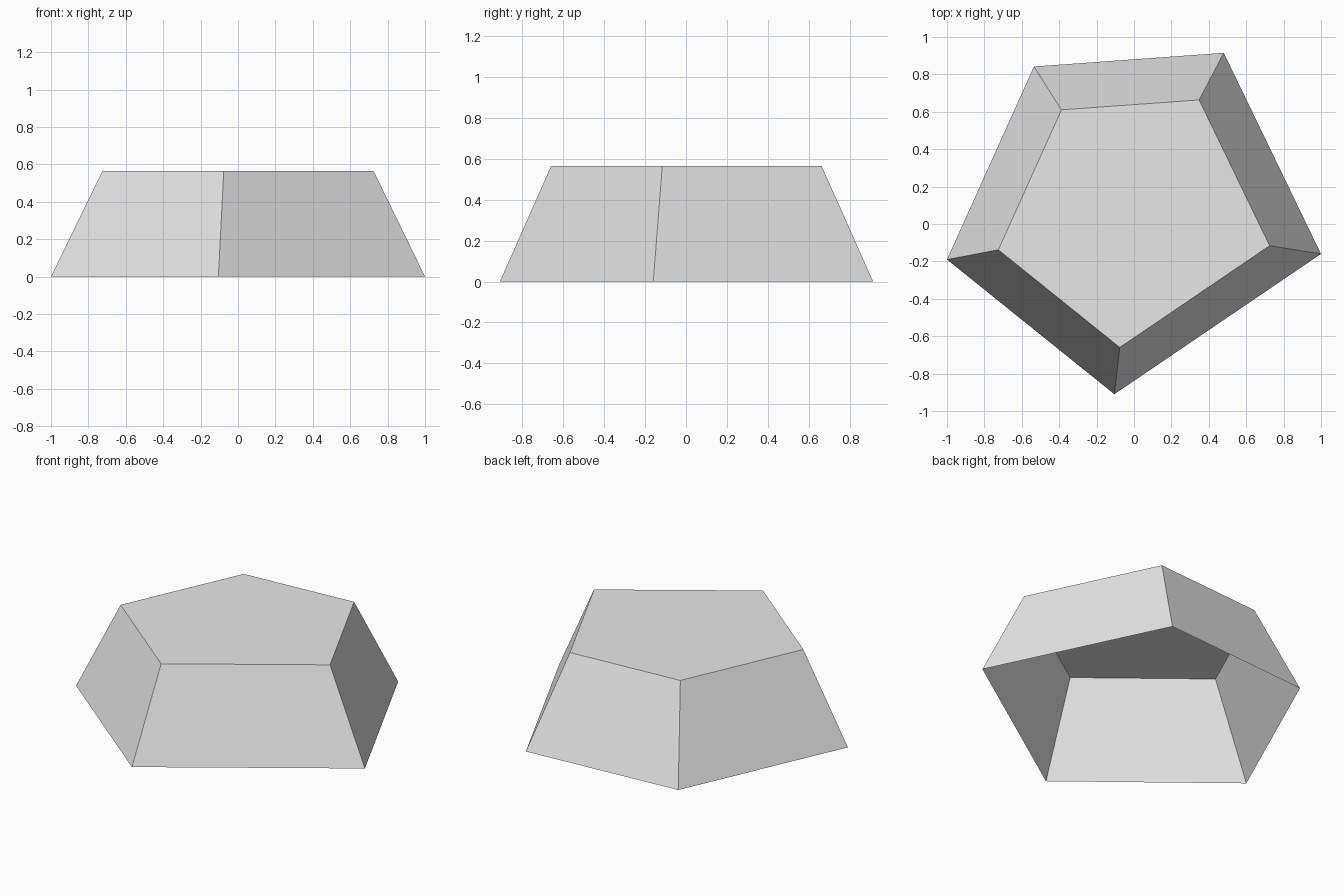
import bpy
import bmesh

cube = bpy.data.objects.get("Cube")
if cube:
    bpy.data.objects.remove(cube, do_unlink=True)

HEIGHT = 0.565
TAPER = 0.725

# Slightly irregular pentagon, counter-clockwise
outline = [(1.0, -0.16), (0.48, 0.915), (-0.535, 0.842), (-1.0, -0.19), (-0.105, -0.91)]

# Plain grey finish
grey = bpy.data.materials.new("plain_grey")
grey.use_nodes = True
colour = (0.8, 0.8, 0.8, 1.0)
grey.diffuse_color = colour
grey.node_tree.nodes["Principled BSDF"].inputs["Base Color"].default_value = colour

# Tapered shell: sloping walls and a flat top, open underneath
bm = bmesh.new()
rim = [bm.verts.new((x, y, 0)) for x, y in outline]
top = [bm.verts.new((x * TAPER, y * TAPER, HEIGHT)) for x, y in outline]
count = len(outline)
for i in range(count):
    j = (i + 1) % count
    bm.faces.new((rim[i], rim[j], top[j], top[i]))
bm.faces.new(top)

mesh = bpy.data.meshes.new("pentagonal_shell")
bm.to_mesh(mesh)
bm.free()
mesh.materials.append(grey)
shell = bpy.data.objects.new("pentagonal_shell", mesh)
bpy.context.collection.objects.link(shell)
